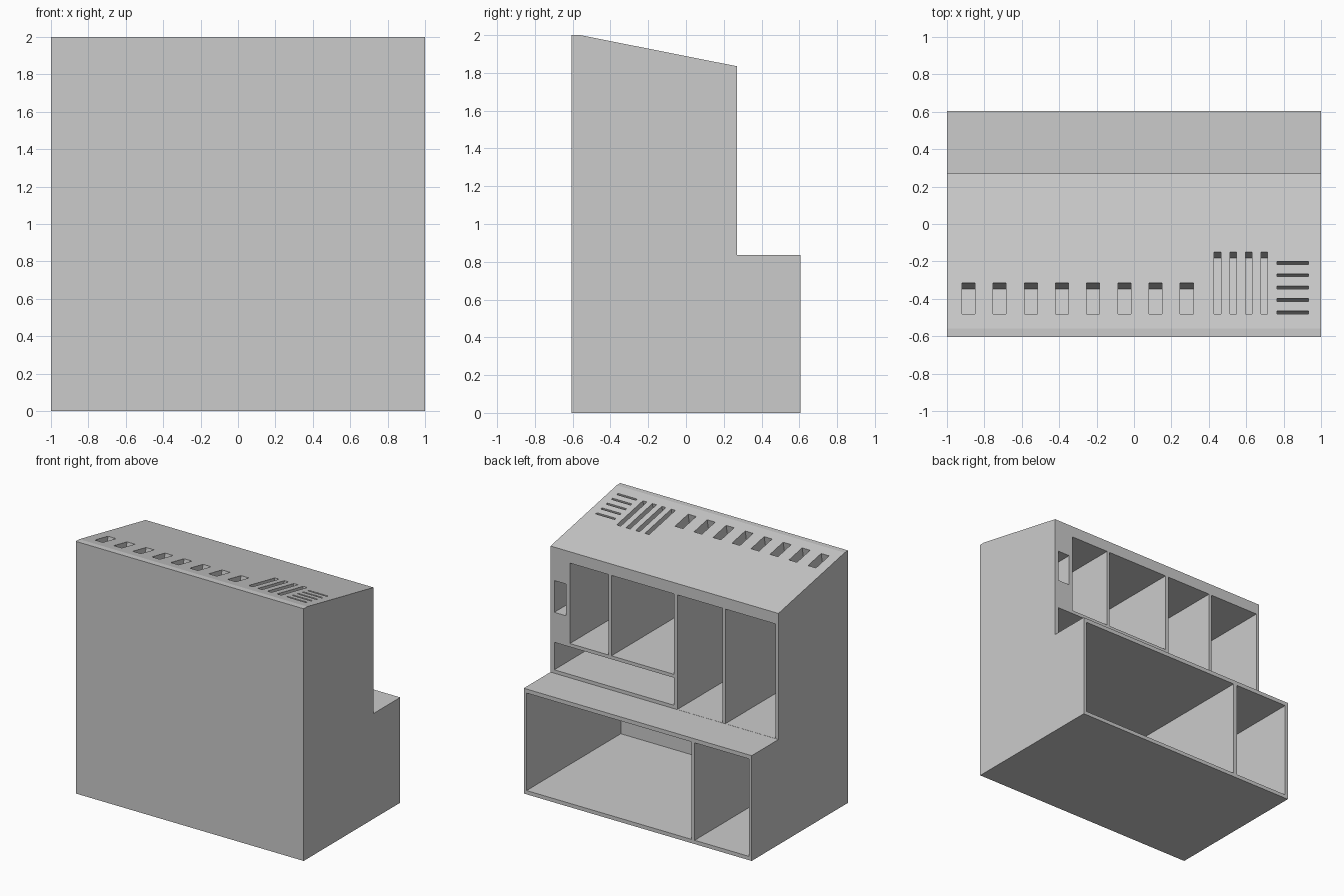
import bpy
import bmesh
from mathutils import Vector

old = bpy.data.objects.get("Cube")
if old:
    bpy.data.objects.remove(old, do_unlink=True)

grey = bpy.data.materials.new("plain grey")
grey.use_nodes = True
grey.diffuse_color = (0.6, 0.6, 0.6, 1)
grey.node_tree.nodes["Principled BSDF"].inputs["Base Color"].default_value = (0.6, 0.6, 0.6, 1)

FRONT, BACK, STEP = -0.605, 0.605, 0.27    # y of the front, lower back and upper back
SHELF = 0.835
RIDGE, EAVE = Vector((-0.56, 2.0)), Vector((STEP, 1.835))
SLOPE = (EAVE - RIDGE).normalized()
NORMAL = Vector((-SLOPE.y, SLOPE.x))


def prism(bm, profile, x0, x1):
    """Extrude a closed (y, z) profile from x0 to x1."""
    base = bm.faces.new([bm.verts.new((x0, y, z)) for y, z in profile])
    ext = bmesh.ops.extrude_face_region(bm, geom=[base])
    moved = [v for v in ext["geom"] if isinstance(v, bmesh.types.BMVert)]
    bmesh.ops.translate(bm, verts=moved, vec=(x1 - x0, 0, 0))


def finish(bm, name):
    bmesh.ops.recalc_face_normals(bm, faces=bm.faces)
    mesh = bpy.data.meshes.new(name)
    bm.to_mesh(mesh)
    bm.free()
    mesh.materials.append(grey)
    obj = bpy.data.objects.new(name, mesh)
    bpy.context.collection.objects.link(obj)
    return obj


def compartment(bm, x0, x1, z0, z1, y_open):
    y_in = FRONT + 0.03
    prism(bm, [(y_in, z0), (y_open, z0), (y_open, z1), (y_in, z1)], x0, x1)


def roof_slot(bm, x0, x1, y0, y1, depth=0.165):
    """Pocket sunk square to the sloping roof."""
    a, b = [RIDGE + SLOPE * ((y - RIDGE.x) / SLOPE.x) for y in (y0, y1)]
    prism(bm, [a - NORMAL * depth, b - NORMAL * depth,
               b + NORMAL * 0.03, a + NORMAL * 0.03], x0, x1)


# Stepped outer body with sloping roof
bm = bmesh.new()
prism(bm, [(FRONT, 0), (BACK, 0), (BACK, SHELF), (STEP, SHELF),
           EAVE, RIDGE, (FRONT, 2.0)], -1, 1)
body = finish(bm, "organizer_body")

cut = bmesh.new()

# Two lower compartments
for x0, x1 in ((-0.975, -0.50), (-0.47, 0.975)):
    compartment(cut, x0, x1, 0.03, 0.803, BACK + 0.1)

# Upper compartments: two tall, two short, a small one and a wide low one
for x0, x1, z0, z1 in ((-0.974, -0.535, SHELF + 0.001, 1.745),
                       (-0.51, -0.113, SHELF + 0.001, 1.745),
                       (-0.083, 0.465, 1.107, 1.745),
                       (0.49, 0.83, 1.107, 1.745),
                       (0.862, 0.967, 1.318, 1.57),
                       (-0.083, 0.967, 0.862, 1.08)):
    compartment(cut, x0, x1, z0, z1, STEP + 0.1)

# Roof pockets: eight square, four long, five thin crosswise
for i in range(8):
    x = -0.885 + i * 0.1667
    roof_slot(cut, x - 0.035, x + 0.035, -0.48, -0.315)
for i in range(4):
    x = 0.447 + i * 0.083
    roof_slot(cut, x - 0.018, x + 0.018, -0.48, -0.15)
for i in range(5):
    y = -0.472 + i * 0.066
    roof_slot(cut, 0.765, 0.933, y - 0.008, y + 0.008)

cutter = finish(cut, "compartment_cutter")
cutter.hide_render = True

mod = body.modifiers.new("compartments", 'BOOLEAN')
mod.operation = 'DIFFERENCE'
mod.solver = 'EXACT'
mod.object = cutter
bpy.context.view_layer.objects.active = body
bpy.ops.object.modifier_apply(modifier=mod.name)
bpy.data.objects.remove(cutter, do_unlink=True)
